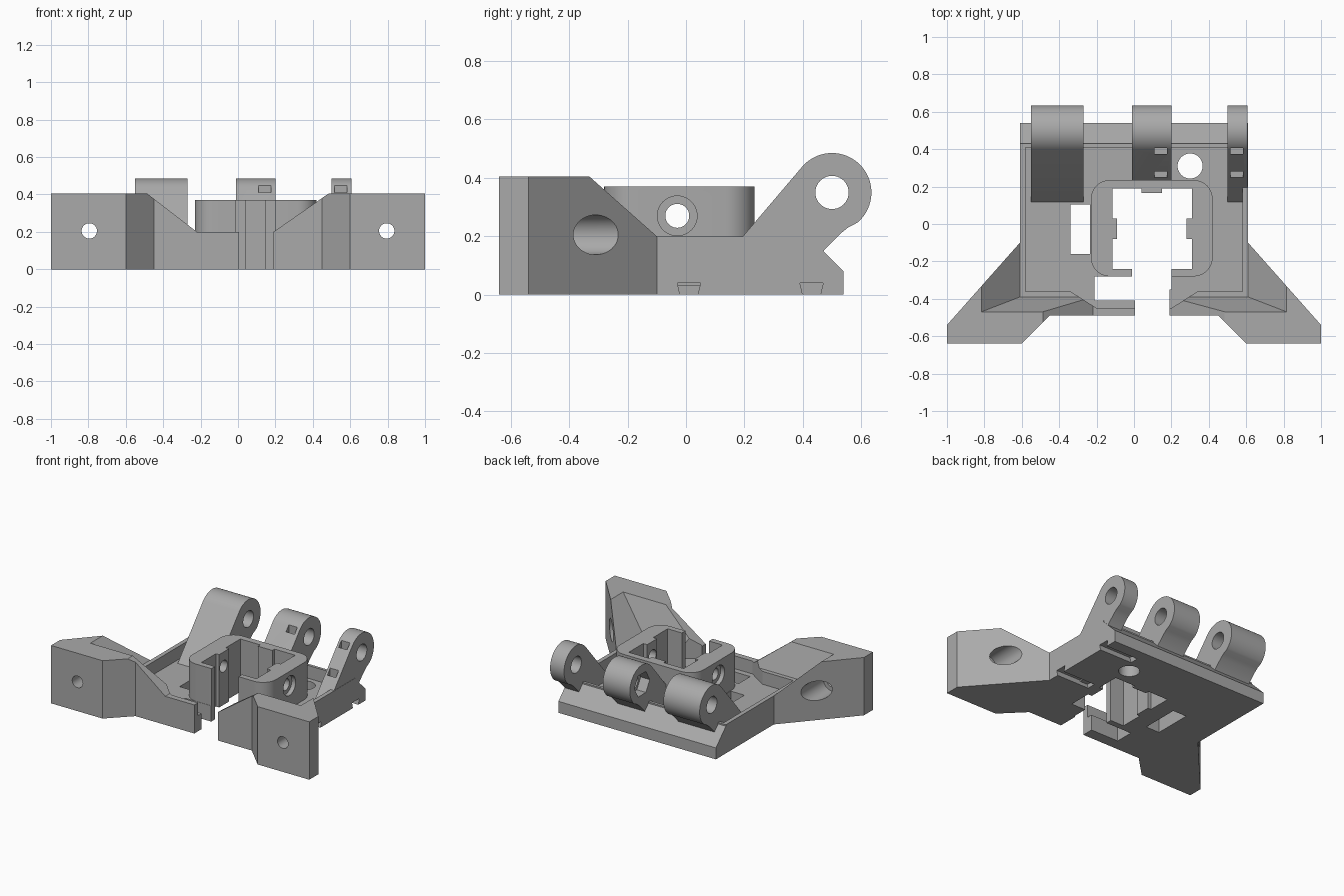
import bpy, bmesh
from math import sin, cos, radians, pi
from mathutils import Vector

if "Cube" in bpy.data.objects:
    bpy.data.objects.remove(bpy.data.objects["Cube"], do_unlink=True)

grey = bpy.data.materials.new("matte grey")
grey.use_nodes = True
grey.diffuse_color = (0.4, 0.4, 0.4, 1)
grey.node_tree.nodes["Principled BSDF"].inputs["Base Color"].default_value = (0.4, 0.4, 0.4, 1)


def place(axis, a, b, t):
    return Vector({"x": (t, a, b), "y": (a, t, b), "z": (a, b, t)}[axis])


def loft(name, lower, upper):
    """Solid between two matching loops."""
    bm = bmesh.new()
    lo = [bm.verts.new(p) for p in lower]
    hi = [bm.verts.new(p) for p in upper]
    bm.faces.new(lo)
    bm.faces.new(hi)
    for i in range(len(lo)):
        j = (i + 1) % len(lo)
        bm.faces.new((lo[i], lo[j], hi[j], hi[i]))
    bmesh.ops.recalc_face_normals(bm, faces=bm.faces)
    mesh = bpy.data.meshes.new(name)
    bm.to_mesh(mesh)
    bm.free()
    mesh.materials.append(grey)
    obj = bpy.data.objects.new(name, mesh)
    bpy.context.collection.objects.link(obj)
    return obj


def prism(name, pts, axis, lo, hi):
    return loft(name, [place(axis, a, b, lo) for a, b in pts],
                [place(axis, a, b, hi) for a, b in pts])


def arc(cx, cy, r, start, end, n):
    return [(cx + r * cos(radians(start + (end - start) * i / n)),
             cy + r * sin(radians(start + (end - start) * i / n))) for i in range(n + 1)]


def rod(axis, a, b, r, lo, hi, n=40):
    return prism("cutter", arc(a, b, r, 0, 360, n)[:-1], axis, lo, hi)


def box(x0, x1, y0, y1, z0, z1):
    return prism("cutter", [(x0, y0), (x1, y0), (x1, y1), (x0, y1)], "z", z0, z1)


def carve(obj, cutters):
    """Subtract the cutters, bake the result and shade it."""
    for c in cutters:
        c.hide_render = True
        m = obj.modifiers.new("cut", "BOOLEAN")
        m.operation, m.solver, m.object = "DIFFERENCE", "EXACT", c
    dg = bpy.context.evaluated_depsgraph_get()
    mesh = bpy.data.meshes.new_from_object(obj.evaluated_get(dg))
    obj.modifiers.clear()
    obj.data = mesh
    for c in cutters:
        bpy.data.objects.remove(c, do_unlink=True)
    bpy.ops.object.select_all(action="DESELECT")
    obj.select_set(True)
    bpy.context.view_layer.objects.active = obj
    bpy.ops.object.shade_smooth_by_angle(angle=radians(30))


def mirror(half):
    return half + [(-x, y) for x, y in reversed(half)]


def collar_bore():
    """Ribbed opening inside the collar, open to the front."""
    pts = [(-0.01, -0.35), (-0.01, -0.24), (-0.115, -0.24), (-0.115, -0.08), (-0.09, -0.08),
           (-0.09, 0.03), (-0.115, 0.03), (-0.115, 0.19), (0.04, 0.19), (0.04, 0.165),
           (0.15, 0.165), (0.15, 0.19), (0.31, 0.19), (0.31, 0.03), (0.28, 0.03),
           (0.28, -0.08), (0.31, -0.08), (0.31, -0.24), (0.2, -0.24), (0.2, -0.35)]
    return prism("cutter", pts, "z", -0.1, 0.5)


# Base with two angled wings
outline = mirror([(0.45, -0.49), (0.6, -0.64), (1, -0.64), (1, -0.54), (0.61, -0.1), (0.61, 0.54)])
base = prism("base_tray", outline, "z", 0, 0.405)


def rect(x, y0, z):
    return [(-x, y0, z), (x, y0, z), (x, 1, z), (-x, 1, z)]


cuts = [
    # sloped upper pocket, front dip and tray
    loft("cutter", rect(0.61, -0.39, 0.2), rect(0.83, -0.475, 0.42)),
    prism("cutter", [(-0.22, 0.2), (0.19, 0.2), (0.506, 0.42), (-0.506, 0.42)], "y", -0.7, -0.3),
    prism("cutter", mirror([(0.2, -0.45), (0.34, -0.36), (0.58, -0.36), (0.58, 0.41)]),
          "z", 0.11, 0.3),
    # sloped back edge
    prism("cutter", [(0.57, 0.05), (0.43, 0.19), (0.43, 0.5), (0.57, 0.5)], "x", -0.8, 0.8),
    # floor openings
    box(0.005, 0.19, -0.6, -0.2, -0.1, 0.5),
    box(-0.21, 0.1, -0.41, -0.282, -0.1, 0.5),
    box(-0.34, -0.235, -0.16, 0.105, -0.1, 0.5),
    collar_bore(),
    rod("z", 0.3, 0.31, 0.067, -0.1, 0.5),
]
# dovetail slots under one edge
for y in (0.01, 0.43):
    cuts.append(prism("cutter", [(y - 0.028, -0.01), (y + 0.028, -0.01),
                                 (y + 0.04, 0.04), (y - 0.04, 0.04)], "x", 0.36, 0.7))
# wing bolt holes with wide bores at the rear
for x in (-0.795, 0.795):
    cuts.append(rod("y", x, 0.205, 0.041, -0.7, -0.3))
    cuts.append(rod("y", x, 0.205, 0.068, -0.48, 0))
carve(base, cuts)

# Rounded collar around the central opening
corners = [(0.32, 0.135, 0), (-0.13, 0.135, 90), (-0.13, -0.18, 180), (0.32, -0.18, 270)]
ring = [p for cx, cy, a in corners for p in arc(cx, cy, 0.1, a, a + 90, 10)]
collar = prism("collar", ring, "z", 0.03, 0.37)
carve(collar, [collar_bore(),
               rod("x", -0.03, 0.27, 0.041, -0.4, 0.6),
               rod("x", -0.03, 0.27, 0.068, 0.39, 0.6),
               rod("x", -0.03, 0.27, 0.068, -0.4, -0.2)])

# Hinge lugs
HY, HZ = 0.5, 0.35
side = ([(0.11, 0.1)] + arc(HY, HZ, 0.135, 138, -50, 36)
        + [(0.555, 0.23), (0.53, 0.21), (0.475, 0.155), (0.44, 0.1)])


def tie_slot(x, y, z):
    """Small opening sunk into the sloped face of a lug."""
    return box(x - 0.033, x + 0.033, y - 0.016, y + 0.016, z - 0.045, z + 0.05)


for name, x0, x1, slot_x in (("wide_lug", -0.55, -0.27, None),
                             ("middle_lug", -0.01, 0.2, 0.143),
                             ("narrow_lug", 0.5, 0.608, 0.55)):
    lug = prism(name, side, "x", x0, x1)
    tools = [rod("x", HY, HZ, 0.057, x0 - 0.1, x1 + 0.1)]
    if name == "middle_lug":
        tools.append(rod("x", HY, HZ, 0.085, x0 - 0.1, x0 + 0.07, 6))
        tools.append(collar_bore())
    if slot_x:
        tools += [tie_slot(slot_x, 0.39, 0.42), tie_slot(slot_x, 0.265, 0.29)]
    carve(lug, tools)
